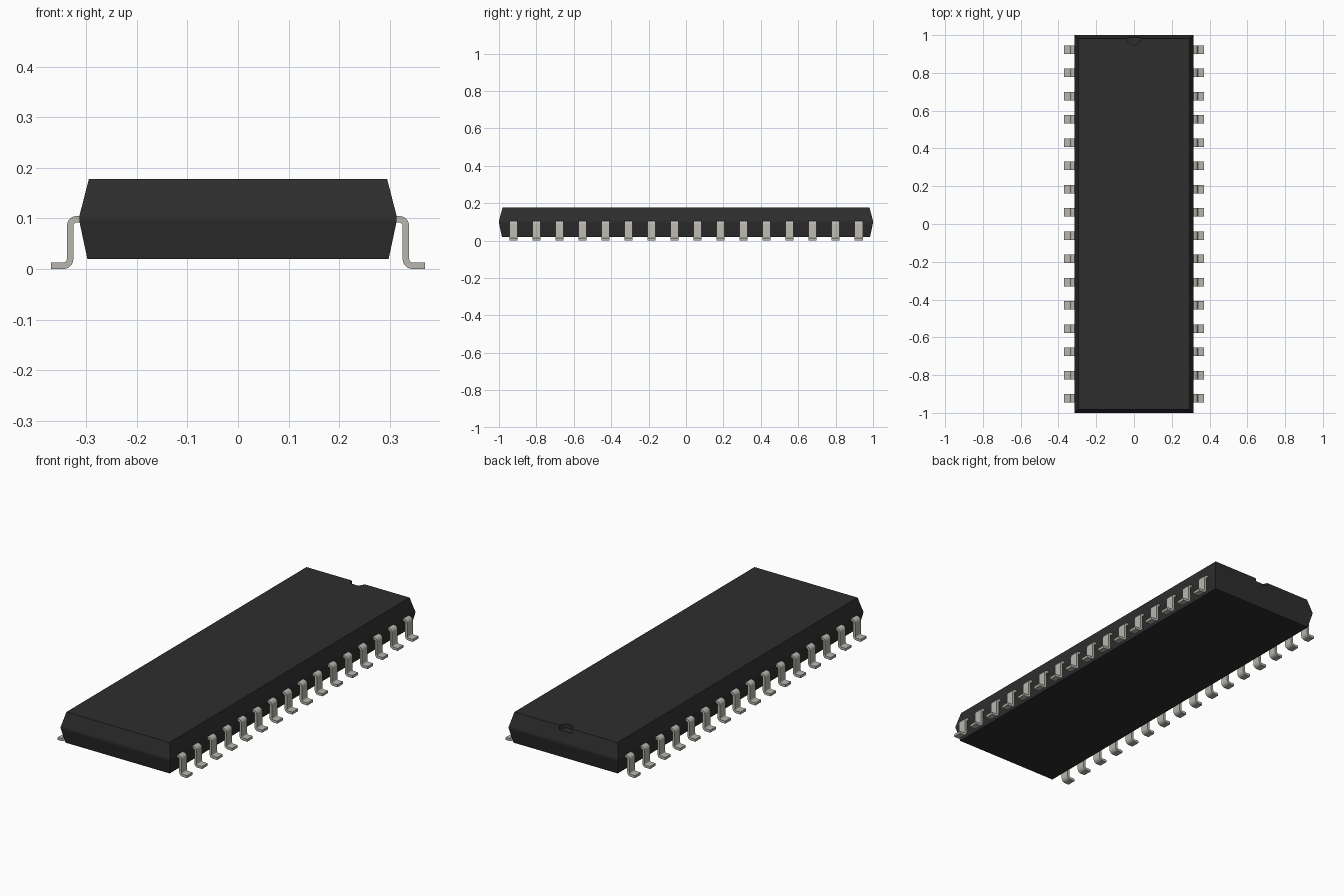
import bpy, bmesh, math
from mathutils import Vector

cube = bpy.data.objects.get("Cube")
if cube:
    bpy.data.objects.remove(cube, do_unlink=True)


def material(name, rgb):
    m = bpy.data.materials.new(name)
    m.use_nodes = True
    m.diffuse_color = (*rgb, 1)
    m.node_tree.nodes["Principled BSDF"].inputs["Base Color"].default_value = (*rgb, 1)
    return m


BLACK = material("black plastic", (0.027, 0.027, 0.027))
METAL = material("tinned metal", (0.48, 0.465, 0.42))


def make_object(name, bm, mat):
    bmesh.ops.recalc_face_normals(bm, faces=bm.faces)
    mesh = bpy.data.meshes.new(name)
    bm.to_mesh(mesh)
    bm.free()
    mesh.materials.append(mat)
    ob = bpy.data.objects.new(name, mesh)
    bpy.context.collection.objects.link(ob)
    return ob


def select_only(ob):
    bpy.ops.object.select_all(action='DESELECT')
    ob.select_set(True)
    bpy.context.view_layer.objects.active = ob


# Package body: rectangular rings (half x, half y, z) with a parting band
RINGS = [(0.298, 0.984, 0.02), (0.314, 1.0, 0.095),
         (0.314, 1.0, 0.104), (0.295, 0.981, 0.178)]
bm = bmesh.new()
loops = [[bm.verts.new((sx * x, sy * y, z))
          for sx, sy in ((-1, -1), (1, -1), (1, 1), (-1, 1))] for x, y, z in RINGS]
for a, b in zip(loops, loops[1:]):
    for i in range(4):
        j = (i + 1) % 4
        bm.faces.new((a[i], a[j], b[j], b[i]))
bm.faces.new(loops[0])
bm.faces.new(loops[-1])
body = make_object("package_body", bm, BLACK)

# Orientation notch cut into the back top edge
bpy.ops.mesh.primitive_cylinder_add(vertices=32, radius=0.037, depth=0.06,
                                    location=(0, 0.985, 0.188))
cutter = bpy.context.object
cutter.name = "notch_cutter"
cutter.hide_render = True
cutter.data.materials.append(BLACK)
select_only(body)
mod = body.modifiers.new("notch", 'BOOLEAN')
mod.object = cutter
mod.solver = 'EXACT'
bpy.ops.object.modifier_apply(modifier=mod.name)
bpy.data.objects.remove(cutter, do_unlink=True)

# Gull-wing pin: side profile with two rounded bends
THICK, WIDTH, BEND, STEPS = 0.013, 0.045, 0.0135, 5
START, TOP, FOOT, END = (0.295, 0.0985), (0.332, 0.0985), (0.332, 0.0065), (0.37, 0.0065)


def pin_profile():
    """Outer and inner edge points in the xz plane."""
    h = THICK / 2
    up, low = [(START[0], START[1] + h)], [(START[0], START[1] - h)]
    # Upper bend turns down, lower bend turns outward
    for i in range(STEPS + 1):
        a = math.radians(90 - 90 * i / STEPS)
        cx, cz = TOP[0] - BEND, TOP[1] - BEND
        for side, r in ((up, BEND + h), (low, BEND - h)):
            side.append((cx + r * math.cos(a), cz + r * math.sin(a)))
    for i in range(STEPS + 1):
        a = math.radians(180 + 90 * i / STEPS)
        cx, cz = FOOT[0] + BEND, FOOT[1] + BEND
        for side, r in ((up, BEND - h), (low, BEND + h)):
            side.append((cx + r * math.cos(a), cz + r * math.sin(a)))
    up.append((END[0], END[1] + h))
    low.append((END[0], END[1] - h))
    return up + low[::-1]


def pin_mesh(name, side):
    bm = bmesh.new()
    face = bm.faces.new([bm.verts.new((side * x, -WIDTH / 2, z)) for x, z in pin_profile()])
    ext = bmesh.ops.extrude_face_region(bm, geom=[face])
    verts = [g for g in ext["geom"] if isinstance(g, bmesh.types.BMVert)]
    bmesh.ops.translate(bm, verts=verts, vec=Vector((0, WIDTH, 0)))
    return make_object(name, bm, METAL)


# Sixteen pins along each long side
COUNT, PITCH = 16, 0.123
for label, side in (("left", 1), ("right", -1)):
    first = pin_mesh(f"{label}_pin_1", side)
    select_only(first)
    bpy.ops.object.shade_smooth_by_angle(angle=math.radians(30))
    for i in range(COUNT):
        pin = first
        if i:
            pin = bpy.data.objects.new(f"{label}_pin_{i + 1}", first.data)
            bpy.context.collection.objects.link(pin)
        pin.location.y = (i - (COUNT - 1) / 2) * PITCH
